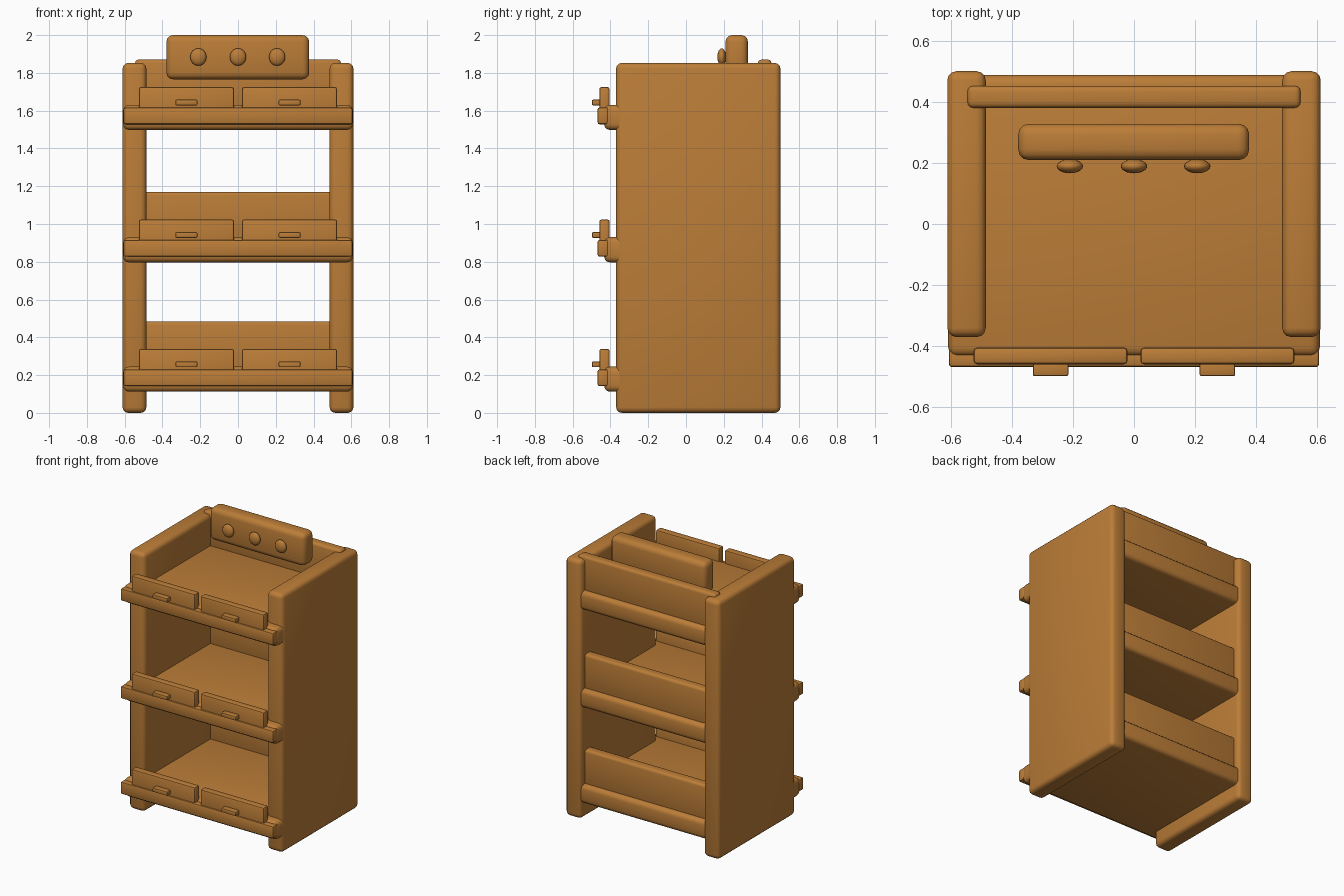
import bpy
from math import radians

cube = bpy.data.objects.get("Cube")
if cube:
    bpy.data.objects.remove(cube, do_unlink=True)

wood = bpy.data.materials.new("warm_brown_wood")
wood.use_nodes = True
colour = (0.5, 0.205, 0.039, 1)
wood.diffuse_color = colour
wood.node_tree.nodes["Principled BSDF"].inputs["Base Color"].default_value = colour


def finish(name):
    ob = bpy.context.object
    ob.name = name
    ob.data.materials.append(wood)
    return ob


def block(name, x, y, z, bevel, segments=3):
    """Rounded box spanning the given (low, high) ranges."""
    spans = (x, y, z)
    bpy.ops.mesh.primitive_cube_add(size=1, location=[(a + b) / 2 for a, b in spans])
    ob = finish(name)
    ob.scale = [b - a for a, b in spans]
    bpy.ops.object.transform_apply(location=False, rotation=False, scale=True)
    mod = ob.modifiers.new("rounded_edges", "BEVEL")
    mod.width = bevel
    mod.segments = segments
    bpy.ops.object.modifier_apply(modifier=mod.name)
    bpy.ops.object.shade_smooth_by_angle(angle=radians(40))
    return ob


# Side panels
block("left_side_panel", (0.485, 0.611), (-0.37, 0.5), (0, 1.853), 0.03)
block("right_side_panel", (-0.611, -0.485), (-0.37, 0.5), (0, 1.853), 0.03)

# Three shelf levels, each with trim, back rail, two drawer fronts and handles
for level, base in (("lower", 0.112), ("middle", 0.797), ("upper", 1.498)):
    block(level + "_shelf", (-0.608, 0.608), (-0.433, 0.488),
          (base, base + 0.133), 0.03)
    block(level + "_front_trim", (-0.606, 0.606), (-0.468, -0.41),
          (base + 0.03, base + 0.118), 0.01, 2)
    block(level + "_back_rail", (-0.545, 0.545), (0.38, 0.452),
          (base + 0.115, base + 0.372), 0.018)
    for side, s in (("right", -1), ("left", 1)):
        cx = s * 0.273
        block(f"{level}_{side}_drawer_front", (cx - 0.252, cx + 0.252),
              (-0.459, -0.404), (base + 0.04, base + 0.227), 0.012, 2)
        block(f"{level}_{side}_handle", (cx - 0.058, cx + 0.058),
              (-0.498, -0.45), (base + 0.13, base + 0.16), 0.006, 2)

# Control panel with three knobs
block("control_panel", (-0.379, 0.377), (0.209, 0.328), (1.766, 2), 0.035)
for side, x in (("right", -0.21), ("middle", 0), ("left", 0.207)):
    bpy.ops.mesh.primitive_uv_sphere_add(segments=24, ring_count=12, location=(x, 0.189, 1.884))
    finish(side + "_knob").scale = (0.043, 0.023, 0.046)
    bpy.ops.object.transform_apply(location=False, rotation=False, scale=True)
    bpy.ops.object.shade_smooth()
